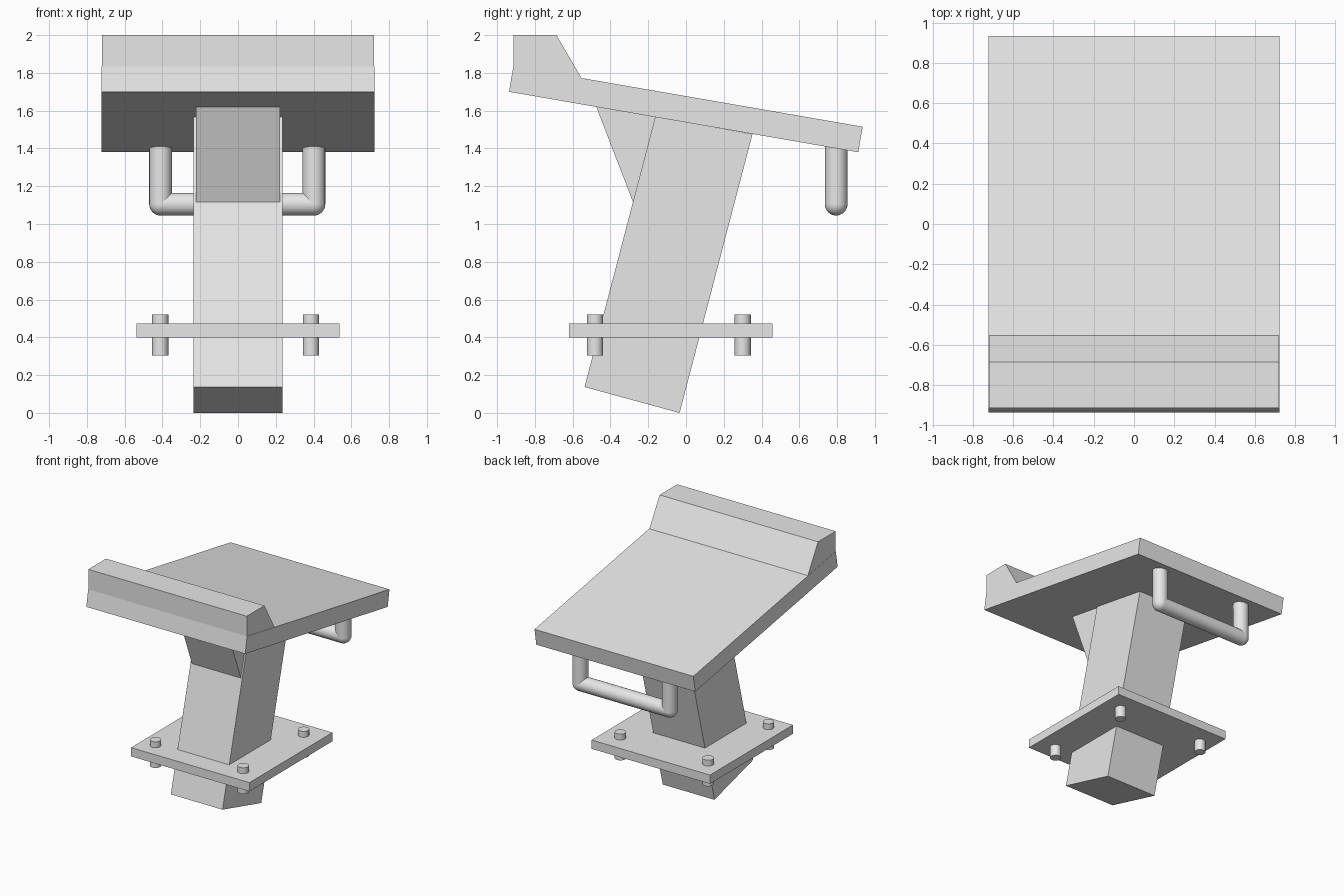
import bpy, bmesh
from mathutils import Vector

cube = bpy.data.objects.get("Cube")
if cube:
    bpy.data.objects.remove(cube, do_unlink=True)

# Single light grey finish
grey = bpy.data.materials.new("light_grey")
grey.use_nodes = True
colour = (0.8, 0.8, 0.8, 1)
grey.diffuse_color = colour
grey.node_tree.nodes["Principled BSDF"].inputs["Base Color"].default_value = colour


def finish(bm, name, smooth=False):
    bmesh.ops.recalc_face_normals(bm, faces=bm.faces)
    mesh = bpy.data.meshes.new(name)
    bm.to_mesh(mesh)
    bm.free()
    mesh.materials.append(grey)
    obj = bpy.data.objects.new(name, mesh)
    bpy.context.collection.objects.link(obj)
    if smooth:
        bpy.ops.object.select_all(action="DESELECT")
        obj.select_set(True)
        bpy.context.view_layer.objects.active = obj
        bpy.ops.object.shade_smooth_by_angle()
    return obj


def prism(name, profile, half_width):
    """Extrude a side profile of (y, z) points across x."""
    bm = bmesh.new()
    face = bm.faces.new([bm.verts.new((-half_width, y, z)) for y, z in profile])
    new = bmesh.ops.extrude_face_region(bm, geom=[face])["geom"]
    verts = [v for v in new if isinstance(v, bmesh.types.BMVert)]
    bmesh.ops.translate(bm, verts=verts, vec=(2 * half_width, 0, 0))
    return finish(bm, name)


def rod(name, start, end, radius, segments=24):
    """Cylinder between two points."""
    a, b = Vector(start), Vector(end)
    bm = bmesh.new()
    bmesh.ops.create_cone(bm, cap_ends=True, segments=segments, radius1=radius,
                          radius2=radius, depth=(b - a).length)
    obj = finish(bm, name, True)
    obj.location = (a + b) / 2
    obj.rotation_euler = (b - a).to_track_quat("Z", "Y").to_euler()
    return obj


def ball(name, centre, radius):
    bm = bmesh.new()
    bmesh.ops.create_uvsphere(bm, u_segments=24, v_segments=16, radius=radius)
    obj = finish(bm, name, True)
    obj.location = centre
    return obj


# Sloping top with a raised lip along its front edge
prism("sloping_top", [(-.937, 1.70), (.912, 1.38), (.935, 1.515), (-.914, 1.835)], .722)
prism("front_lip", [(-.914, 1.82), (-.914, 2), (-.686, 2), (-.553, 1.772), (-.56, 1.75)], .72)

# Leaning post and its wedge brace
prism("leaning_post", [(-.537, .137), (-.034, 0), (.352, 1.476), (-.163, 1.567)], .235)
prism("wedge_brace", [(-.475, 1.62), (-.163, 1.567), (-.28, 1.115)], .222)

# Mounting plate with four bolts
prism("mounting_plate", [(-.62, .4), (.457, .4), (.457, .472), (-.62, .472)], .538)
for side, x in (("right", -.412), ("left", .386)):
    for end, y in (("front", -.482), ("back", .3)):
        rod(f"bolt_{end}_{side}", (x, y, .305), (x, y, .52), .043, 16)

# Handle under the back edge
y, z, r = .795, 1.105, .06
corners = {"right": (-.41, y, z), "left": (.402, y, z)}
rod("handle_bar", corners["right"], corners["left"], r)
for side, corner in corners.items():
    rod(f"handle_leg_{side}", corner, (corner[0], y, 1.44), r)
    ball(f"handle_corner_{side}", corner, r)
